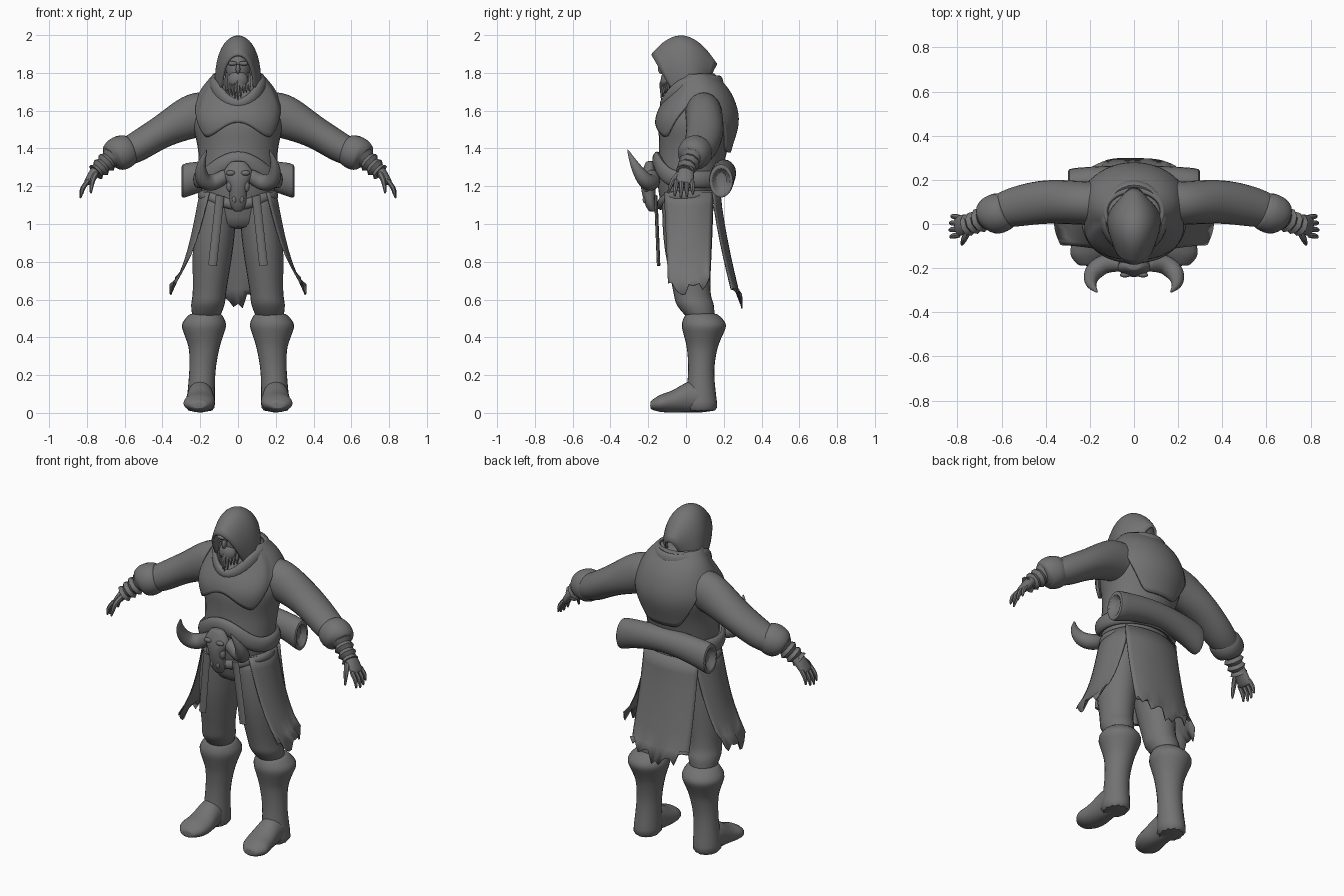
import bpy, bmesh, math, random
from math import sin, cos, pi, tau
from mathutils import Matrix, Vector

random.seed(4)
cube = bpy.data.objects.get("Cube")
if cube:
    bpy.data.objects.remove(cube)

GREY = (.17, .17, .17, 1)
mat = bpy.data.materials.new("plain grey")
mat.use_nodes = True
mat.diffuse_color = GREY
bsdf = next(node for node in mat.node_tree.nodes if node.type == "BSDF_PRINCIPLED")
bsdf.inputs["Base Color"].default_value = GREY

ACROSS, DEPTH, UP = (1, 0, 0), (0, 1, 0), (0, 0, 1)


def finish(name, bm, mirror=False, smooth=True, thick=0):
    bmesh.ops.remove_doubles(bm, verts=bm.verts, dist=.0005)
    bmesh.ops.recalc_face_normals(bm, faces=bm.faces)
    mesh = bpy.data.meshes.new(name)
    bm.to_mesh(mesh)
    bm.free()
    mesh.materials.append(mat)
    for face in mesh.polygons:
        face.use_smooth = True
    mesh.set_sharp_from_angle(angle=math.radians(50))
    obj = bpy.data.objects.new(name, mesh)
    bpy.context.scene.collection.objects.link(obj)
    if mirror:
        obj.modifiers.new("mirror", "MIRROR").use_mirror_merge = False
    if smooth:
        subdivision = obj.modifiers.new("smooth", "SUBSURF")
        subdivision.levels = subdivision.render_levels = 1
    if thick:
        solid = obj.modifiers.new("thickness", "SOLIDIFY")
        solid.thickness, solid.offset = thick, 0


def ring(x=0, y=0, z=0, wide=0, deep=None):
    """Cross-section: centre and two radii (round if only one is given)."""
    return Vector((x, y, z, wide, wide if deep is None else deep))


def spline(rows, steps=3):
    """Smooth curve through all the rows."""
    out = []
    for i, (b, c) in enumerate(zip(rows, rows[1:])):
        a, d = rows[max(i - 1, 0)], rows[min(i + 2, len(rows) - 1)]
        for k in range(steps):
            t = k / steps
            out.append(b + ((c - a) * t + (a * 2 - b * 5 + c * 4 - d) * t ** 2
                            + (b * 3 - a - c * 3 + d) * t ** 3) / 2)
    return out + [rows[-1]]


def tube(name, rings, sides=12, ref=DEPTH, axis=None, closed=False, steps=3, **options):
    """Skin the rings along their path, or with one fixed axis."""
    rings = rings if closed else spline(rings, steps)
    points = [Vector(r[:3]) for r in rings]
    bm, loops, count = bmesh.new(), [], len(rings)
    for i, r in enumerate(rings):
        after = (i + 1) % count if closed else min(i + 1, count - 1)
        before = i - 1 if closed else max(i - 1, 0)
        tangent = Vector(axis) if axis else (points[after] - points[before]).normalized()
        b = (Vector(ref) - tangent * tangent.dot(Vector(ref))).normalized()
        a = b.cross(tangent)
        loop = []
        for k in range(sides):
            turn = tau * k / sides
            p = points[i] + a * r[3] * 1.03 * cos(turn) + b * r[4] * 1.03 * sin(turn)
            p.z = max(p.z, 0)
            loop.append(bm.verts.new(p))
        loops.append(loop)
    following = loops[1:] + loops[:1] if closed else loops[1:]
    for p, q in zip(loops, following):
        for k in range(sides):
            bm.faces.new((p[k - 1], p[k], q[k], q[k - 1]))
    if not closed:
        bm.faces.new(loops[0])
        bm.faces.new(loops[-1])
    finish(name, bm, **options)


def sheet(name, shape, columns, rows, **options):
    """Grid surface from shape(u, v), with u and v from 0 to 1."""
    bm = bmesh.new()
    grid = [[bm.verts.new(shape(i / columns, j / rows)) for j in range(rows + 1)]
            for i in range(columns + 1)]
    for left, right in zip(grid, grid[1:]):
        for j in range(rows):
            bm.faces.new((left[j], right[j], right[j + 1], left[j + 1]))
    finish(name, bm, **options)


def ball(name, centre, size, **options):
    bm = bmesh.new()
    bmesh.ops.create_uvsphere(bm, u_segments=12, v_segments=8, radius=1,
                              matrix=Matrix.LocRotScale(Vector(centre), None, Vector(size)))
    finish(name, bm, **options)


# Torso
torso = [ring(z=.97, wide=.14, deep=.1), ring(y=.01, z=1.2, wide=.2, deep=.16),
         ring(y=.04, z=1.4, wide=.21, deep=.18), ring(y=.06, z=1.55, wide=.24, deep=.2),
         ring(y=.08, z=1.7, wide=.18, deep=.135), ring(y=.05, z=1.8, wide=.1, deep=.07)]
tube("torso", torso, sides=16, axis=UP)
body = spline(torso, 6)


def on_body(angle, z, out):
    """Point on the torso at an angle from the front, moved outward."""
    low, high = next((p, q) for p, q in zip(body, body[1:]) if z <= q.z)
    r = low.lerp(high, (z - low.z) / (high.z - low.z))
    return Vector(((r[3] + out) * sin(angle), r[1] - (r[4] + out) * cos(angle), z))


# Mantle over chest, shoulders and upper back, with a tall collar
def mantle(u, v):
    angle = tau * u - pi
    c = cos(angle)
    if c > 0:
        drop = .23 * min(1, 2 * c * c) - .09 * c ** 8
    else:
        drop = .3 * min(1, max(0, 1.4 * c * c - .1))
    hem = 1.68 - drop
    puff = .014 * sin(pi * v) if c > .5 else 0
    return on_body(angle, hem + (1.79 - hem) * v, .015 + puff)


def collar_ring(a):
    front = max(0, cos(a)) ** 2
    return ring(x=.135 * sin(a), y=.03 - .15 * cos(a), z=1.74 - .11 * front, wide=.025, deep=.05 - .02 * front)


sheet("mantle", mantle, 48, 8, thick=.016)
tube("collar", [collar_ring(tau * k / 16) for k in range(16)], sides=8, ref=UP, closed=True)


# Hood: arches from the brow to the nape
def hood(u, v):
    rise = max(0, sin(pi * u)) ** .85
    half = .085 + .035 * sin(pi * v) - .05 * v ** 4
    foot = Vector((half * cos(pi * u), .2 * v - .075, 1.71 + .07 * v))
    foot.y += (.14 * v - .105) * rise
    foot.z += (1.995 - .5 * (v - .45) ** 2 - foot.z) * rise
    return foot


sheet("hood", hood, 16, 8, thick=.014)

# Face and beard
ball("face", (0, -.045, 1.82), (.07, .08, .1))
ball("nose", (0, -.13, 1.82), (.013, .02, .026))
ball("brow", (.03, -.12, 1.85), (.028, .014, .012), mirror=True)
ball("beard_mass", (0, -.095, 1.76), (.058, .042, .055))
for i in range(-4, 5):
    x = i * .015
    y = abs(x) * .6 - .13
    tip = 1.65 + abs(x) / 2 + random.uniform(0, .03)
    tube("beard_strand", [ring(x, y + .02, 1.8, .008), ring(x, y, 1.74, .012), ring(x, y, tip, .002)],
         sides=5, steps=1, smooth=False)

# Arms, cuffs, wrist wraps and hands
tube("arm", [ring(x=.13, y=.09, z=1.58, wide=.11, deep=.1), ring(x=.23, y=.095, z=1.575, wide=.12, deep=.1),
             ring(x=.4, y=.1, z=1.49, wide=.088, deep=.1), ring(x=.55, y=.075, z=1.4, wide=.08, deep=.09),
             ring(x=.65, y=.045, z=1.36, wide=.065)], mirror=True)
tube("sleeve_cuff", [ring(x=.57, y=.065, z=1.395, wide=.08), ring(x=.61, y=.05, z=1.38, wide=.093),
                     ring(x=.655, y=.04, z=1.365, wide=.085), ring(x=.68, y=.03, z=1.35, wide=.06)], mirror=True)
wraps = []
for i in range(8):
    ridge = .062 if i % 2 else .048
    wraps.append(ring(.655 + .014 * i, .035 - .006 * i, 1.365 - .013 * i, ridge - .002 * i))
tube("wrist_wraps", wraps, sides=9, steps=1, mirror=True, smooth=False)
tube("palm", [ring(x=.72, y=.01, z=1.31, wide=.032), ring(x=.76, z=1.27, wide=.03, deep=.045),
              ring(x=.805, y=-.01, z=1.21, wide=.017, deep=.05)], sides=10, mirror=True)
for i, reach in enumerate((.9, 1, .95, .8)):
    y = .027 * i - .05
    tube("finger", [ring(.79, y, 1.235, .014), ring(.79 + .035 * reach, y * 1.1, 1.235 - .05 * reach, .014),
                    ring(.79 + .045 * reach, y * 1.2, 1.235 - .1 * reach, .006)], sides=6, mirror=True)
tube("thumb", [ring(x=.75, y=-.03, z=1.27, wide=.018), ring(x=.77, y=-.07, z=1.23, wide=.016),
               ring(x=.78, y=-.095, z=1.16, wide=.006)], sides=6, mirror=True)

# Trousers, boots and feet
tube("trouser_leg", [ring(x=.1, y=.01, z=1.16, wide=.1, deep=.14), ring(x=.13, y=.01, z=.9, wide=.11, deep=.13),
                     ring(x=.15, y=.03, z=.65, wide=.09, deep=.1), ring(x=.16, y=.05, z=.57, wide=.09, deep=.1),
                     ring(x=.17, y=.08, z=.5, wide=.07)], axis=UP, mirror=True)
tube("boot", [ring(x=.17, y=.08, z=.53, wide=.08), ring(x=.18, y=.095, z=.47, wide=.12),
              ring(x=.18, y=.09, z=.4, wide=.1), ring(x=.18, y=.085, z=.33, wide=.08),
              ring(x=.19, y=.08, z=.2, wide=.07), ring(x=.2, y=.08, wide=.08, deep=.093)], axis=UP, mirror=True)
tube("foot", [ring(x=.2, y=.1, z=.08, wide=.07, deep=.08), ring(x=.2, y=.02, z=.085, wide=.07, deep=.085),
              ring(x=.2, y=-.07, z=.06, wide=.08, deep=.06), ring(x=.21, y=-.14, z=.05, wide=.08, deep=.045),
              ring(x=.21, y=-.19, z=.04, wide=.04, deep=.02)], ref=UP, axis=DEPTH, mirror=True)


# Belt with a raised front, and a waistband that dips
def belt(name, height, rise, out, tall):
    rings = []
    for k in range(24):
        a = tau * k / 24
        p = on_body(a, height + rise * max(0, cos(a)) ** 4, out)
        rings.append(ring(*p, wide=.026, deep=tall))
    tube(name, rings, sides=8, ref=UP, closed=True)


belt("belt", height=1.235, rise=.11, out=.012, tall=.048)
belt("waistband", height=1.15, rise=-.05, out=.002, tall=.03)

# Horned skull buckle
tube("skull", [ring(y=-.19, z=1.335, wide=.035, deep=.02), ring(y=-.195, z=1.27, wide=.08, deep=.04),
               ring(y=-.2, z=1.2, wide=.05, deep=.04), ring(y=-.19, z=1.11, wide=.045, deep=.03),
               ring(y=-.175, z=1.065, wide=.02)], axis=UP)
ball("skull_brow", (.04, -.23, 1.27), (.026, .013, .014), mirror=True)
ball("skull_cheek", (.045, -.21, 1.2), (.018, .02, .03), mirror=True)
ball("skull_nostril", (.02, -.22, 1.13), (.012, .01, .02), mirror=True)
tube("horn", [ring(x=.05, y=-.18, z=1.265, wide=.035), ring(x=.13, y=-.18, z=1.22, wide=.045),
              ring(x=.185, y=-.22, z=1.235, wide=.042), ring(x=.195, y=-.27, z=1.31, wide=.025),
              ring(x=.165, y=-.31, z=1.395, wide=.003)], sides=10, ref=(0, .7, .7), mirror=True)

# Hanging front straps
tube("strap", [ring(x=.095, y=-.16, z=1.15, wide=.022, deep=.009), ring(x=.135, y=-.145, z=.78, wide=.022, deep=.009)],
     sides=8, mirror=True, smooth=False)


# Bedroll across the lower back, with hollow ends
def roll_ring(x, scale=1):
    bend = (x / .3) ** 2
    return ring(x, .2 - .015 * bend, 1.27 - .045 * bend, scale * (.075 + .022 * bend), scale * .068)


tube("bedroll", [roll_ring(-.26, .5), roll_ring(-.3, .7)] + [roll_ring(i / 20) for i in range(-6, 7)]
     + [roll_ring(.3, .7), roll_ring(.26, .5)], sides=10, axis=ACROSS, steps=1)


# Torn skirt panels
def side_skirt(u, v):
    s = 2 * u - 1
    tear = random.uniform(-.03, .045) if v == 1 else 0
    x = .2 + .1 * v + .06 * v ** 4 - (.05 - .02 * v) * s * s
    return Vector((x, .015 + (.13 - .02 * v) * s, 1.17 - v * (.53 - .06 * s * s) + tear))


def back_skirt(u, v):
    s = 2 * u - 1
    tear = random.uniform(-.03, .05) + .05 * abs(s) if v == 1 else 0
    y = .18 + .12 * v ** 1.3 - .04 * s * s + .004 * v * sin(9 * u)
    return Vector((s * (.18 + .01 * v), y, 1.17 - .6 * v + tear))


sheet("side_skirt", side_skirt, 12, 7, mirror=True, smooth=False, thick=.006)
sheet("back_skirt", back_skirt, 16, 7, smooth=False, thick=.006)
